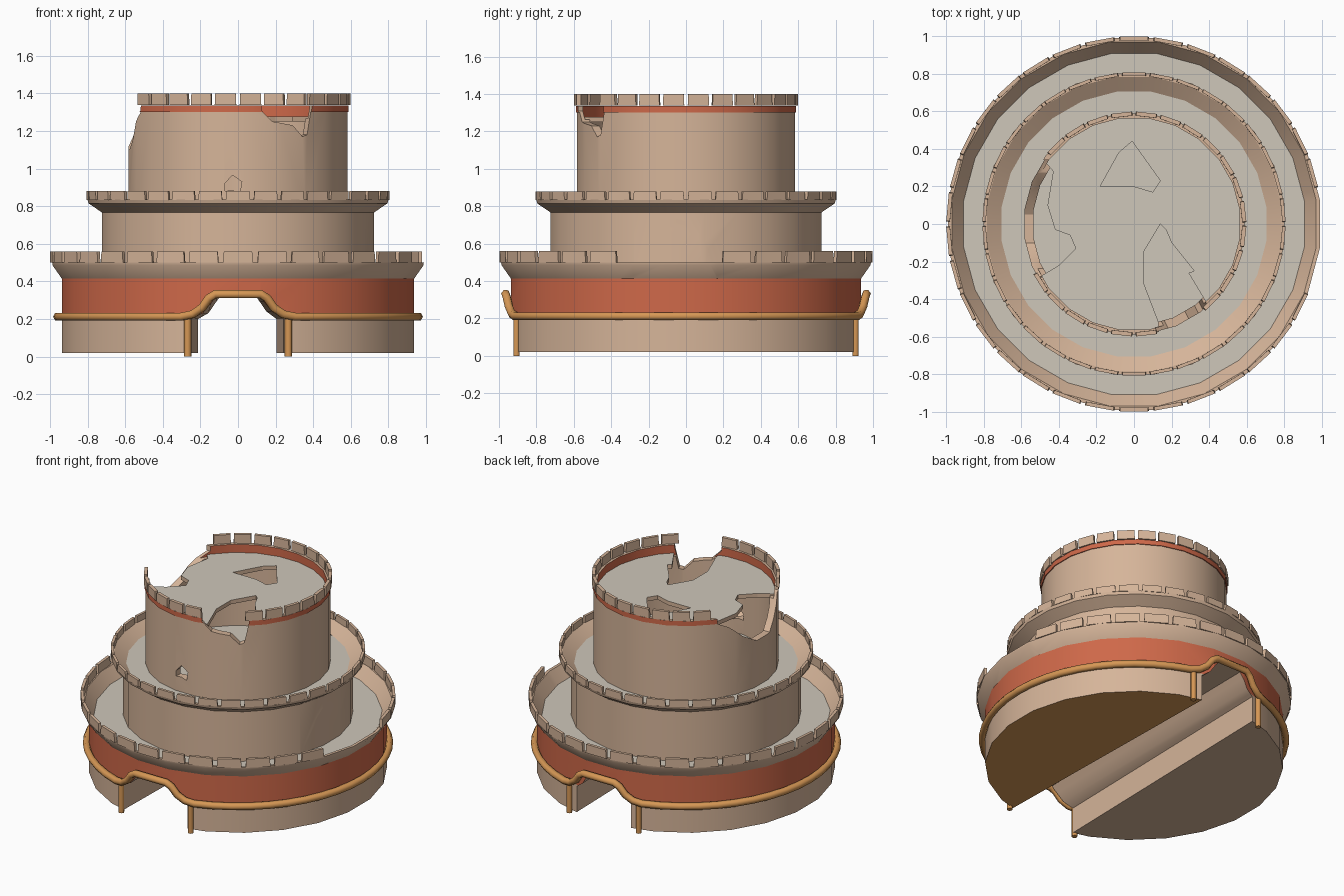
import bpy
import bmesh
from math import radians, degrees, sin, cos, asin, pi
from mathutils import Matrix, Vector

cube = bpy.data.objects.get("Cube")
if cube:
    bpy.data.objects.remove(cube, do_unlink=True)


def make_material(name, rgb):
    mat = bpy.data.materials.new(name)
    mat.use_nodes = True
    mat.diffuse_color = (*rgb, 1)
    mat.node_tree.nodes["Principled BSDF"].inputs["Base Color"].default_value = (*rgb, 1)
    return mat


STONE, BRICK, PAVING, BRASS = range(4)
MATERIALS = [make_material("sandstone", (0.67, 0.46, 0.32)),
             make_material("terracotta", (0.62, 0.14, 0.067)),
             make_material("grey_paving", (0.62, 0.57, 0.49)),
             make_material("ochre_trim", (0.67, 0.31, 0.09))]
SIDES = 24


def to_object(name, bm):
    bmesh.ops.recalc_face_normals(bm, faces=bm.faces)
    mesh = bpy.data.meshes.new(name)
    bm.to_mesh(mesh)
    bm.free()
    for mat in MATERIALS:
        mesh.materials.append(mat)
    ob = bpy.data.objects.new(name, mesh)
    bpy.context.collection.objects.link(ob)
    return ob


def activate(ob):
    bpy.ops.object.select_all(action='DESELECT')
    ob.select_set(True)
    bpy.context.view_layer.objects.active = ob


def smooth(ob):
    activate(ob)
    bpy.ops.object.shade_smooth_by_angle(angle=radians(30))


def lathe(name, profile, colours, closed=True):
    """Revolve (radius, z) points; one colour index per profile segment."""
    bm = bmesh.new()
    rings = []
    for r, z in profile:
        if r == 0:
            rings.append([bm.verts.new((0, 0, z))] * SIDES)
        else:
            turn = [2 * pi * (i + 0.5) / SIDES for i in range(SIDES)]
            rings.append([bm.verts.new((r * cos(a), r * sin(a), z)) for a in turn])
    for k in range(len(rings) if closed else len(rings) - 1):
        low, high = rings[k], rings[(k + 1) % len(rings)]
        for i in range(SIDES):
            j = (i + 1) % SIDES
            corners = dict.fromkeys([low[i], low[j], high[j], high[i]])
            bm.faces.new(list(corners)).material_index = colours[k]
    return to_object(name, bm)


def prism(name, outline, matrix, depth):
    bm = bmesh.new()
    face = bm.faces.new([bm.verts.new((x, y, 0)) for x, y in outline])
    top = bmesh.ops.extrude_face_region(bm, geom=[face])
    moved = [g for g in top["geom"] if isinstance(g, bmesh.types.BMVert)]
    bmesh.ops.translate(bm, verts=moved, vec=(0, 0, depth))
    bm.transform(matrix)
    ob = to_object(name, bm)
    ob.hide_render = True
    return ob


def wall_cutter(name, outline, degree, r0, r1):
    """Prism with a (tangent, z) outline, running outward from r0 to r1."""
    a = radians(degree)
    out = Vector((cos(a), sin(a), 0))
    axes = Matrix(((-sin(a), 0, out.x), (cos(a), 0, out.y), (0, 1, 0))).to_4x4()
    return prism(name, outline, Matrix.Translation(out * r0) @ axes, r1 - r0)


def floor_cutter(name, outline):
    return prism(name, outline, Matrix.Translation((0, 0, 1.2)), 0.2)


def cut(ob, *cutters):
    for cutter in cutters:
        activate(ob)
        mod = ob.modifiers.new("cut", 'BOOLEAN')
        mod.operation = 'DIFFERENCE'
        mod.solver = 'EXACT'
        mod.object = cutter
        bpy.ops.object.modifier_apply(modifier=mod.name)
        bpy.data.objects.remove(cutter, do_unlink=True)


def merlons(name, count, radius, thick, z0, z1, gaps=()):
    """Ring of slightly tapered blocks, leaving out broken stretches."""
    bm = bmesh.new()
    for i in range(count):
        mid = 2 * pi * (i + 0.5) / count
        deg = degrees(mid)
        if any(lo < d < hi for lo, hi in gaps for d in (deg, deg - 360)):
            continue
        half = 0.43 * 2 * pi / count
        levels = []
        for z, h in ((z0, half), (z1, half * 0.95)):
            levels.append([bm.verts.new((r * cos(mid + s), r * sin(mid + s), z))
                           for r, s in ((radius, -h), (radius, h),
                                        (radius - thick, h), (radius - thick, -h))])
        low, high = levels
        bm.faces.new(low[::-1])
        bm.faces.new(high)
        for k in range(4):
            j = (k + 1) % 4
            bm.faces.new((low[k], low[j], high[j], high[k]))
    return to_object(name, bm)


def trim(name, points, thickness, closed):
    curve = bpy.data.curves.new(name, 'CURVE')
    curve.dimensions = '3D'
    curve.bevel_depth = thickness
    curve.bevel_resolution = 1
    curve.use_fill_caps = True
    spline = curve.splines.new('POLY')
    spline.points.add(len(points) - 1)
    for p, co in zip(spline.points, points):
        p.co = (*co, 1)
    spline.use_cyclic_u = closed
    curve.materials.append(MATERIALS[BRASS])
    ob = bpy.data.objects.new(name, curve)
    bpy.context.collection.objects.link(ob)
    activate(ob)
    bpy.ops.object.convert(target='MESH')


# Base drum with a passage running from front to back
base = lathe("base_drum", [(0, 0.02), (0.945, 0.02), (0.945, 0.212), (0.945, 0.42), (0, 0.42)],
             [STONE, STONE, BRICK, PAVING], closed=False)
passage = wall_cutter("passage_cutter", [
    (-0.255, -0.1), (-0.255, 0.2), (-0.19, 0.23), (-0.14, 0.29), (-0.11, 0.325), (0.11, 0.325),
    (0.14, 0.29), (0.18, 0.24), (0.245, 0.2), (0.245, -0.1)], -90, -1.1, 1.1)
for v in passage.data.vertices:
    if v.co.y > 0:
        v.co.x *= 0.82
cut(base, passage)
for p in base.data.polygons:
    if p.normal.z < -0.9 and p.center.z < 0.05 and p.center.x > 0:
        p.material_index = BRASS
smooth(base)

# Ochre moulding that climbs over both arches, with jambs beside them
ARCH = [(-0.30, 0.212), (-0.24, 0.225), (-0.19, 0.26), (-0.155, 0.31), (-0.12, 0.332)]
ARCH += [(-x, z) for x, z in reversed(ARCH)]
path = []
for end in (-pi / 2, pi / 2):
    for x, z in ARCH:
        r = 0.96 + 0.1 * (z - 0.212)
        a = end + asin(x / r)
        path.append((r * cos(a), r * sin(a), z))
    start = asin(0.30 / 0.96)
    for i in range(1, 20):
        a = end + start + (pi - 2 * start) * i / 20
        path.append((0.96 * cos(a), 0.96 * sin(a), 0.212))
    for x in (-0.268, 0.268):
        a = end + asin(x / 0.945)
        foot = (0.945 * cos(a), 0.945 * sin(a))
        trim("arch_jamb", [(*foot, 0.0), (*foot, 0.215)], 0.02, False)
trim("arch_moulding", path, 0.024, True)

# Lower parapet, broken away on one side
rim = lathe("lower_parapet", [(0.942, 0.41), (0.995, 0.485), (0.997, 0.5), (0.977, 0.5), (0.915, 0.421)],
            [STONE] * 5)
cut(rim, wall_cutter("rim_cutter", [(-0.28, 0.3), (-0.28, 0.43), (-0.31, 0.6), (0.18, 0.6),
                                    (0.165, 0.43), (0.165, 0.3)], 0, 0.8, 1.1))
smooth(rim)
merlons("lower_merlons", 34, 0.999, 0.02, 0.499, 0.56, [(-18, 10)])

# Middle drum with a collapsed hole, its paving and parapet
middle = lathe("middle_drum", [(0.67, 0.415), (0.73, 0.415), (0.73, 0.77), (0.67, 0.77)], [STONE] * 4)
cut(middle, wall_cutter("breach_cutter", [
    (-0.28, 0.38), (-0.26, 0.46), (-0.2, 0.53), (-0.17, 0.6), (-0.1, 0.68), (-0.04, 0.72), (0.03, 0.7),
    (0.07, 0.64), (0.12, 0.57), (0.16, 0.45), (0.16, 0.38)], 0, 0.5, 0.9))
smooth(middle)
lathe("middle_paving", [(0, 0.755), (0.725, 0.755), (0.725, 0.78), (0, 0.78)],
      [STONE, STONE, PAVING], closed=False)
smooth(lathe("middle_parapet", [(0.728, 0.765), (0.802, 0.815), (0.808, 0.835), (0.79, 0.835),
                                (0.71, 0.782)], [STONE] * 5))
merlons("middle_merlons", 34, 0.807, 0.018, 0.834, 0.88)

# Upper drum: hollow wall with a terracotta band, broken in several places
NOTCH = [(-0.15, 1.5), (-0.15, 1.31), (-0.09, 1.25), (0.03, 1.23), (0.09, 1.17), (0.12, 1.18),
         (0.15, 1.32), (0.15, 1.5)]
GASH = [(-0.35, 1.5), (-0.34, 1.3), (-0.27, 1.26), (-0.17, 1.17), (-0.05, 1.1), (0.1, 1.1),
        (0.17, 1.16), (0.24, 1.27), (0.28, 1.31), (0.3, 1.5)]
DENT = [(-0.07, 0.88), (-0.07, 0.92), (-0.03, 0.965), (0.02, 0.93), (0.01, 0.87), (-0.03, 0.885)]
upper = lathe("upper_drum", [(0.54, 0.77), (0.588, 0.77), (0.588, 1.302), (0.594, 1.302),
                             (0.594, 1.335), (0.567, 1.335), (0.567, 1.265), (0.54, 1.265)],
              [STONE, STONE, BRICK, BRICK, STONE, BRICK, STONE, STONE])
cut(upper, wall_cutter("notch_cutter", NOTCH, -63, 0.4, 0.75),
    wall_cutter("gash_cutter", GASH, 180, 0.38, 0.75),
    wall_cutter("dent_cutter", DENT, -90, 0.45, 0.7))
smooth(upper)
merlons("upper_merlons", 28, 0.598, 0.022, 1.338, 1.4, [(143, 212), (-79, -46)])

# Roof paving with three holes opening into the hollow drum
roof = lathe("roof_paving", [(0, 1.25), (0.57, 1.25), (0.57, 1.278), (0, 1.278)],
             [STONE, STONE, PAVING], closed=False)
cut(roof,
    floor_cutter("roof_hole_cutter", [(-0.18, 0.2), (-0.08, 0.38), (-0.01, 0.44), (0.14, 0.23),
                                      (0.1, 0.17), (0.0, 0.2)]),
    floor_cutter("roof_front_cutter", [(0.05, -0.15), (0.14, 0.0), (0.17, -0.03), (0.2, -0.1),
                                       (0.32, -0.25), (0.29, -0.26), (0.38, -0.41), (0.5, -0.55),
                                       (0.14, -0.7), (0.13, -0.52), (0.05, -0.31)]),
    floor_cutter("roof_side_cutter", [(-0.7, 0.36), (-0.48, 0.34), (-0.43, 0.28), (-0.46, 0.1),
                                      (-0.42, -0.03), (-0.34, -0.06), (-0.31, -0.13),
                                      (-0.4, -0.22), (-0.5, -0.28), (-0.7, -0.3)]))
